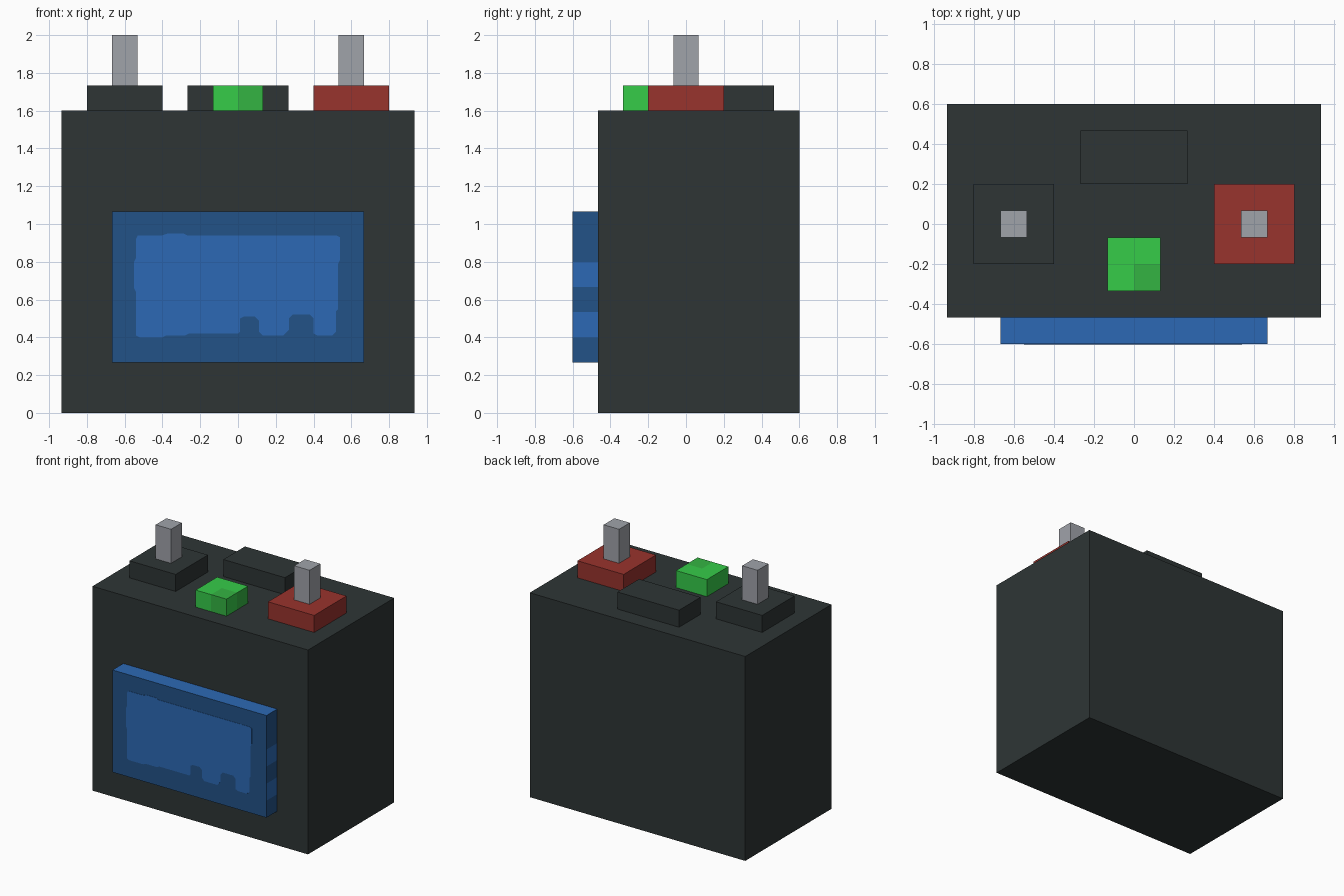
import bpy
import bmesh
from mathutils import Vector, Matrix

cube = bpy.data.objects.get("Cube")
if cube:
    bpy.data.objects.remove(cube, do_unlink=True)

U = 1 / 15  # modelling unit: every box sits on this lattice


def material(name, r, g, b):
    """Flat material from 8-bit display values."""
    def lin(v):
        v /= 255
        return v / 12.92 if v <= 0.04045 else ((v + 0.055) / 1.055) ** 2.4
    col = (lin(r), lin(g), lin(b), 1)
    m = bpy.data.materials.new(name)
    m.use_nodes = True
    m.diffuse_color = col
    bsdf = m.node_tree.nodes["Principled BSDF"]
    bsdf.inputs["Base Color"].default_value = col
    bsdf.inputs["Roughness"].default_value = 0.8
    return m


casing = material("charcoal casing", 46, 53, 53)
red = material("terminal red", 153, 51, 45)
steel = material("post grey", 160, 163, 170)
green = material("bright green", 54, 204, 73)
deep_green = material("deep green", 52, 180, 66)
blue = material("label blue", 44, 105, 181)
navy = material("label dark blue", 34, 82, 135)


def finish(name, bm, mats):
    mesh = bpy.data.meshes.new(name)
    bm.to_mesh(mesh)
    bm.free()
    for m in mats:
        mesh.materials.append(m)
    obj = bpy.data.objects.new(name, mesh)
    bpy.context.collection.objects.link(obj)
    return obj


def box(name, low, high, mats, cuts=(), rule=None):
    """Box between two lattice corners, sliced by cuts and coloured by rule."""
    low, high = Vector(low) * U, Vector(high) * U
    bm = bmesh.new()
    bmesh.ops.create_cube(bm, size=1, matrix=Matrix.Translation((low + high) / 2)
                          @ Matrix.Diagonal((*(high - low), 1)))
    for axis, pos in cuts:
        normal = Vector((0, 0, 0))
        normal[axis] = 1
        bmesh.ops.bisect_plane(bm, geom=bm.verts[:] + bm.edges[:] + bm.faces[:],
                               plane_co=normal * pos * U, plane_no=normal)
    bm.normal_update()
    if rule:
        for f in bm.faces:
            f.material_index = rule(f.normal, f.calc_center_median() / U)
    return finish(name, bm, mats)


# Main casing and rear vent cap
box("battery_casing", (-14, -7, 0), (14, 9, 24), [casing])
box("vent_cap", (-4, 3, 24), (4, 7, 26), [casing])

# Terminals with their posts
for side, x, mat in (("right", -9, casing), ("left", 9, red)):
    box(side + "_terminal_base", (x - 3, -3, 24), (x + 3, 3, 26), [mat])
    box(side + "_terminal_post", (x - 1, -1, 26), (x + 1, 1, 30), [steel])


# Green indicator with darker patches
def indicator_rule(n, c):
    if n.z > 0.5 or n.y < -0.5:
        return int(c.x > 0 and c.y < -3)
    return int(n.x > 0.5 and c.y > -3)


box("charge_indicator", (-2, -5, 24), (2, -1, 26), [green, deep_green],
    [(0, 0), (1, -3)], indicator_rule)


# Front label block: dark front, banded ends
def label_rule(n, c):
    if n.y < -0.5:
        return 1
    if abs(n.x) > 0.5:
        return int(not (6 < c.z < 8 or 10 < c.z < 12))
    return 0


box("label_block", (-10, -9, 4), (10, -7, 16), [blue, navy],
    [(2, z) for z in (6, 8, 10, 12)], label_rule)

# Light panel with a ragged lower edge
outline = [
    (-.54, .41), (-.52, .4), (-.4, .4), (-.38, .41), (-.28, .41), (-.26, .42),
    (0, .42), (.01, .43), (.01, .5), (.03, .51), (.09, .51), (.11, .49),
    (.11, .43), (.13, .41), (.24, .41), (.27, .44), (.27, .5), (.29, .52),
    (.38, .52), (.4, .5), (.4, .42), (.42, .41), (.5, .41), (.52, .43),
    (.52, .54), (.53, .55), (.53, .79), (.54, .81), (.54, .93), (.52, .94),
    (-.27, .94), (-.29, .95), (-.37, .95), (-.4, .94), (-.53, .94),
    (-.54, .92), (-.54, .82), (-.55, .8), (-.55, .66), (-.54, .64)]
bm = bmesh.new()
front = bm.faces.new([bm.verts.new((x, -9 * U - 0.002, z)) for x, z in outline])
ext = bmesh.ops.extrude_face_region(bm, geom=[front], use_keep_orig=True)
bmesh.ops.translate(bm, vec=(0, 0.003, 0),
                    verts=[v for v in ext["geom"] if isinstance(v, bmesh.types.BMVert)])
bmesh.ops.recalc_face_normals(bm, faces=bm.faces[:])
finish("label_panel", bm, [blue])
